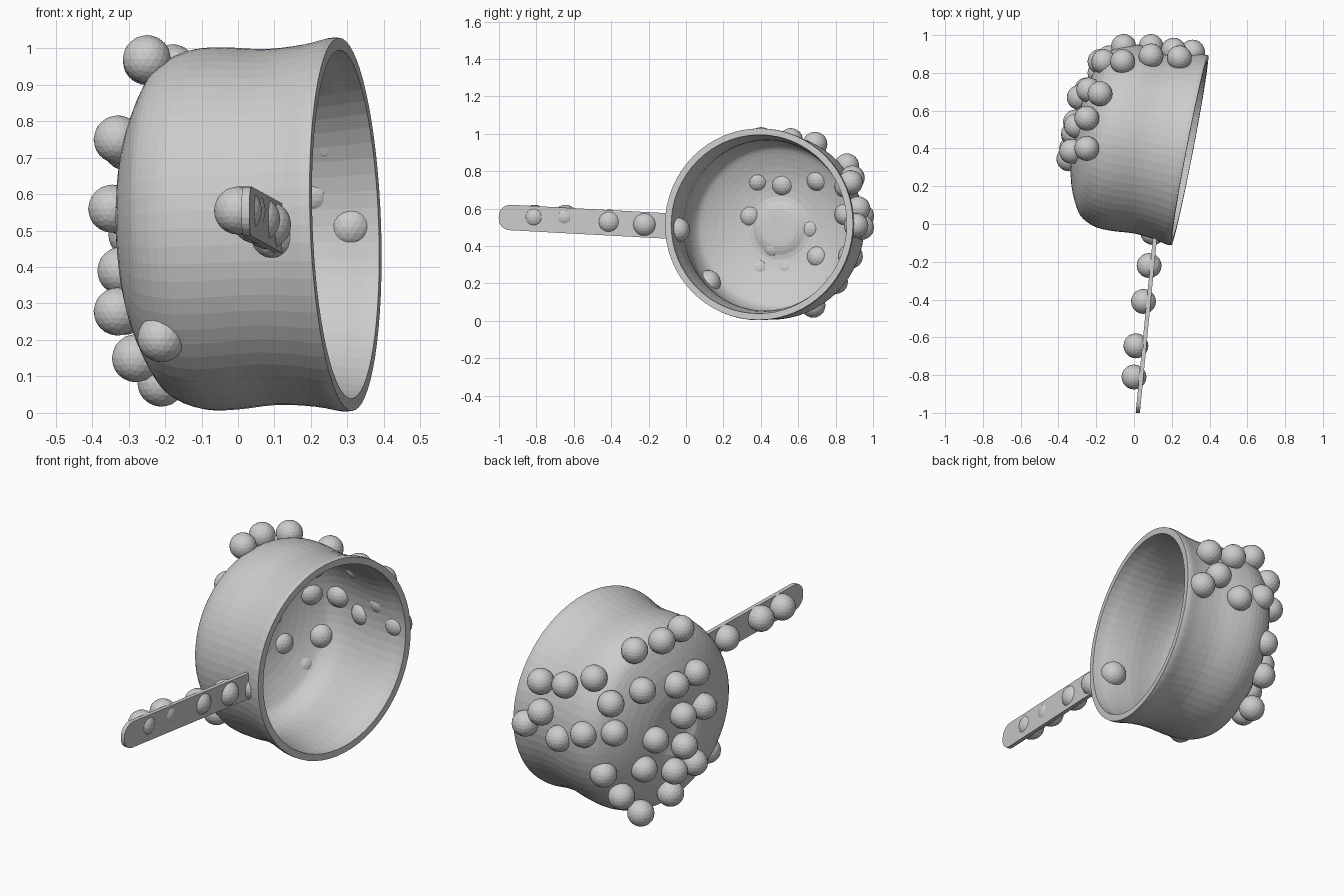
import bpy, bmesh, math
from mathutils import Vector, Matrix

if "Cube" in bpy.data.objects:
    bpy.data.objects.remove(bpy.data.objects["Cube"])

grey = bpy.data.materials.new("light_grey")
grey.diffuse_color = (0.6, 0.6, 0.6, 1)
grey.use_nodes = True
grey.node_tree.nodes["Principled BSDF"].inputs["Base Color"].default_value = grey.diffuse_color


def finish(name, bm, matrix):
    bmesh.ops.recalc_face_normals(bm, faces=bm.faces)
    me = bpy.data.meshes.new(name)
    bm.to_mesh(me)
    bm.free()
    me.materials.append(grey)
    ob = bpy.data.objects.new(name, me)
    ob.matrix_world = matrix
    bpy.context.collection.objects.link(ob)
    return ob


def smooth_path(pts, steps=3):
    """Catmull-Rom curve through the profile points."""
    p = [Vector(q) for q in pts]
    p = [2 * p[0] - p[1]] + p + [2 * p[-1] - p[-2]]
    out = []
    for a, b, c, d in zip(p, p[1:], p[2:], p[3:]):
        for i in range(steps):
            t = i / steps
            out.append(0.5 * (2 * b + (c - a) * t + (2 * a - 5 * b + 4 * c - d) * t * t
                              + (3 * b - a - 3 * c + d) * t ** 3))
    return out + [p[-2]]


# Pan body: (radius, distance along the axis), outside then inside
outer = [(0.001, -0.585), (0.10, -0.588), (0.17, -0.606), (0.30, -0.58), (0.417, -0.527),
         (0.465, -0.482), (0.494, -0.408), (0.497, -0.32), (0.488, -0.206),
         (0.497, -0.10), (0.512, -0.03), (0.512, 0)]
inner = [(0.478, 0), (0.474, -0.04), (0.463, -0.10), (0.456, -0.206), (0.466, -0.32),
         (0.463, -0.40), (0.437, -0.468), (0.395, -0.505), (0.29, -0.552),
         (0.17, -0.577), (0.10, -0.557), (0.001, -0.555)]
SEG = 64
bm = bmesh.new()
rings = []
for r, t in smooth_path(outer) + smooth_path(inner):
    rings.append([bm.verts.new((r * math.cos(2 * math.pi * k / SEG),
                                r * math.sin(2 * math.pi * k / SEG), t)) for k in range(SEG)])
for a, b in zip(rings, rings[1:]):
    for k in range(SEG):
        j = (k + 1) % SEG
        bm.faces.new((a[k], a[j], b[j], b[k]))
bm.faces.new(rings[0])
bm.faces.new(rings[-1])
axis = Vector((0.982, -0.19, 0.035))
finish("pan_body", bm, Matrix.Translation((0.295, 0.39, 0.517))
       @ axis.to_track_quat('Z', 'Y').to_matrix().to_4x4())

# Handle: flat bar with a rounded tip
start, tip = Vector((0.113, -0.05, 0.505)), Vector((0.02, -1.0, 0.556))
X = (tip - start).normalized()
Z = X.cross(Vector((0, 0, 1))).normalized()
Y = Z.cross(X)
length, half, rad = (tip - start).length, 0.068, 0.062
outline = [(0, -half), (0, half)]
for sign, first in ((1, 90), (-1, 0)):
    for i in range(7):
        ang = math.radians(first - 15 * i)
        outline.append((length - rad + rad * math.cos(ang),
                        sign * (half - rad) + rad * math.sin(ang)))
bm = bmesh.new()
face = bm.faces.new([bm.verts.new((x, y, -0.011)) for x, y in outline])
ext = bmesh.ops.extrude_face_region(bm, geom=[face])
bmesh.ops.translate(bm, vec=(0, 0, 0.022),
                    verts=[v for v in ext["geom"] if isinstance(v, bmesh.types.BMVert)])
frame = Matrix((X, Y, Z)).transposed().to_4x4()
finish("handle", bm, Matrix.Translation(start) @ frame)

# Balls stuck on the handle, the base and the far wall
groups = {
    "handle_ball": [(0, -.81, .555), (.01, -.645, .555), (.05, -.41, .53),
                    (.08, -.22, .515), (.10, -.045, .487)],
    "base_ball": [(-.33, .385, .75), (-.305, .52, .73), (-.24, .71, .755), (-.345, .345, .56),
                  (-.32, .48, .555), (-.29, .67, .49), (-.32, .47, .39), (-.25, .71, .34),
                  (-.31, .54, .28), (-.33, .40, .278), (-.28, .53, .15), (-.21, .12, .205)],
    "wall_ball": [(-.25, .40, .97), (-.25, .56, .965), (-.18, .69, .945), (-.16, .86, .72),
                  (-.06, .86, .83), (.09, .89, .765), (.24, .88, .74), (.21, .92, .60),
                  (.31, .91, .51), (.09, .94, .50), (-.055, .94, .56), (-.18, .86, .57),
                  (-.13, .88, .345), (-.18, .80, .21), (-.21, .68, .083)],
}
for name, centres in groups.items():
    for c in centres:
        bm = bmesh.new()
        bmesh.ops.create_icosphere(bm, subdivisions=3, radius=0.066)
        finish(name, bm, Matrix.Translation(c))
